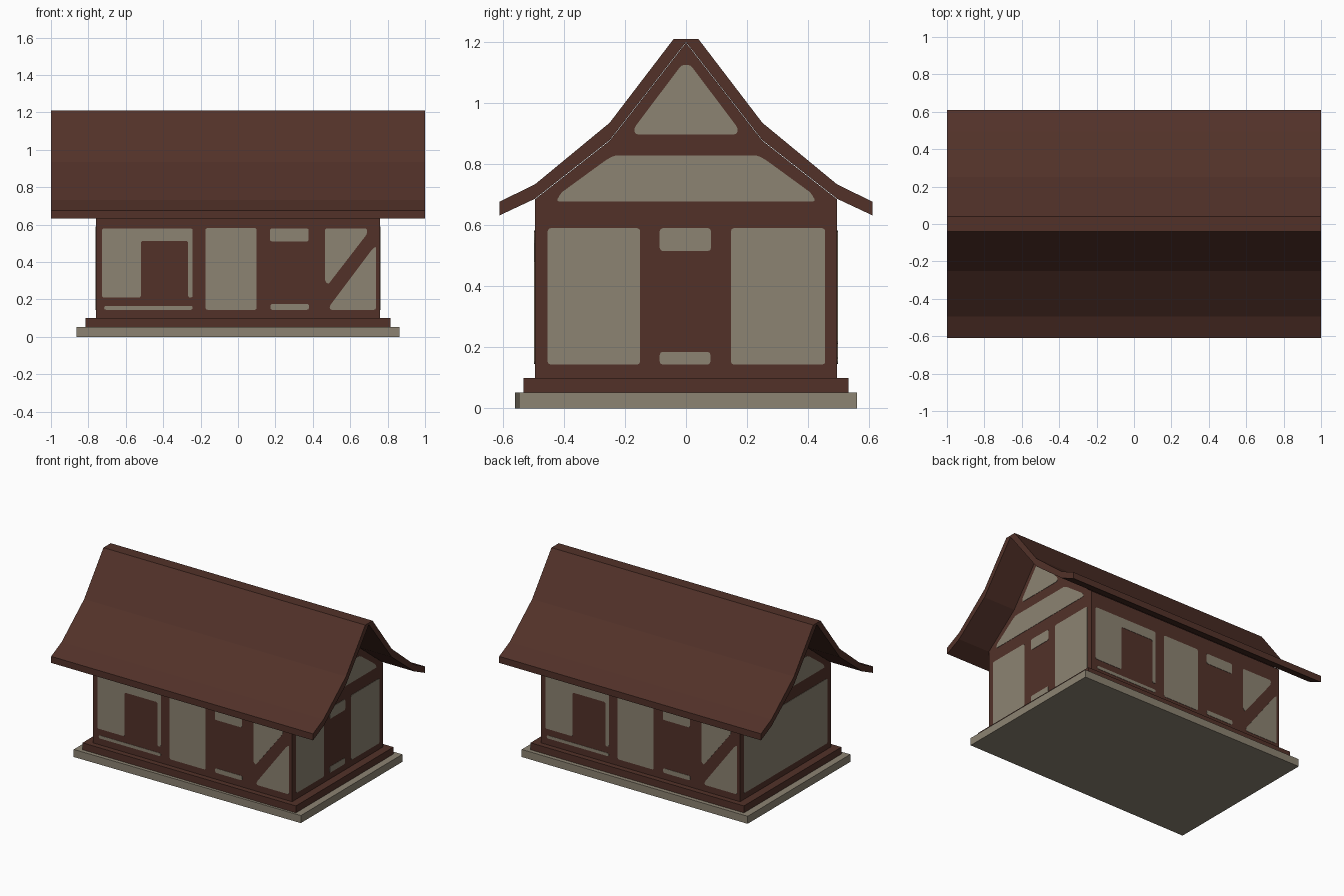
import bpy, bmesh, math
from mathutils import Matrix, Vector

if "Cube" in bpy.data.objects:
    bpy.data.objects.remove(bpy.data.objects["Cube"])


def material(name, rgb):
    m = bpy.data.materials.new(name)
    m.diffuse_color = (*rgb, 1)
    m.use_nodes = True
    m.node_tree.nodes["Principled BSDF"].inputs["Base Color"].default_value = m.diffuse_color
    return m


TIMBER = material("dark_brown_timber", (0.084, 0.031, 0.022))
PLASTER = material("grey_beige_plaster", (0.262, 0.227, 0.168))


def extrude_poly(name, points, direction, mat, bevel=0.0):
    """Solid made by extruding a flat outline of 3D points."""
    bm = bmesh.new()
    face = bm.faces.new([bm.verts.new(p) for p in points])
    if bevel:
        bmesh.ops.bevel(bm, geom=list(bm.verts), offset=bevel, segments=2, profile=0.5,
                        affect='VERTICES', clamp_overlap=True)
    res = bmesh.ops.extrude_face_region(bm, geom=list(bm.faces), use_keep_orig=True)
    moved = [v for v in res["geom"] if isinstance(v, bmesh.types.BMVert)]
    bmesh.ops.translate(bm, verts=moved, vec=Vector(direction))
    bmesh.ops.recalc_face_normals(bm, faces=list(bm.faces))
    me = bpy.data.meshes.new(name)
    bm.to_mesh(me)
    bm.free()
    me.materials.append(mat)
    ob = bpy.data.objects.new(name, me)
    bpy.context.collection.objects.link(ob)
    return ob


def mirrored(half):
    """Close a half profile (y, z) by mirroring it across y = 0."""
    return half + [(-y, z) for y, z in reversed(half) if y > 0]


def rect(u0, u1, v0, v1):
    return [(u0, v0), (u1, v0), (u1, v1), (u0, v1)]


# Stone slab, slightly skewed along the front, and timber sill
extrude_poly("base_slab", [(-0.863, -0.56, 0), (0.863, -0.547, 0), (0.863, 0.56, 0), (-0.863, 0.56, 0)],
             (0, 0, 0.052), PLASTER)
extrude_poly("sill_beam", [(x, y, 0.052) for x, y in rect(-0.815, 0.815, -0.532, 0.532)],
             (0, 0, 0.048), TIMBER)

# House body with gables
body = mirrored([(0.495, 0.1), (0.495, 0.684), (0.25, 0.876), (0, 1.197)])
extrude_poly("house_body", [(-0.76, y, z) for y, z in body], (1.52, 0, 0), TIMBER)

# Curved roof shell
outer = [(0.04, 1.21), (0.25, 0.935), (0.495, 0.733), (0.61, 0.677)]
inner = [(0.61, 0.632), (0.495, 0.686), (0.25, 0.878), (0, 1.199)]
extrude_poly("roof", [(-1, y, z) for y, z in mirrored(outer + inner)], (2, 0, 0), TIMBER)

# Plaster panels on the long walls; the back is the front turned half around
long_panels = [
    [(-0.727, 0.21), (-0.519, 0.21), (-0.519, 0.513), (-0.267, 0.513),
     (-0.267, 0.21), (-0.242, 0.21), (-0.242, 0.58), (-0.727, 0.58)],
    rect(-0.716, -0.242, 0.145, 0.166),
    rect(-0.174, 0.1, 0.145, 0.582),
    rect(0.171, 0.378, 0.51, 0.58),
    rect(0.173, 0.38, 0.145, 0.176),
    [(0.465, 0.3), (0.482, 0.28), (0.69, 0.55), (0.69, 0.58), (0.465, 0.58)],
    [(0.49, 0.145), (0.738, 0.145), (0.738, 0.485), (0.715, 0.465), (0.49, 0.165)],
]
T = 0.003
for side, turn in (("front", 0), ("back", math.pi)):
    for i, p in enumerate(long_panels):
        ob = extrude_poly(f"{side}_panel_{i + 1}", [(x, -0.494, z) for x, z in p],
                          (0, -T, 0), PLASTER, 0.01)
        ob.data.transform(Matrix.Rotation(turn, 4, 'Z'))

# Gable panels: right side has a door, left side one wide panel
upper = [
    mirrored([(0.168, 0.897), (0.17, 0.918), (0.014, 1.125)]),
    mirrored([(0.425, 0.677), (0.41, 0.705), (0.262, 0.813), (0.235, 0.828)]),
]
right = [rect(-0.453, -0.15, 0.143, 0.59), rect(0.147, 0.456, 0.143, 0.59),
         rect(-0.086, 0.082, 0.515, 0.59), rect(-0.086, 0.08, 0.143, 0.185)]
left = [rect(-0.455, 0.455, 0.143, 0.59)]
for side, s, panels in (("right", 1, right + upper), ("left", -1, left + upper)):
    for i, p in enumerate(panels):
        extrude_poly(f"{side}_gable_panel_{i + 1}", [(s * 0.759, y, z) for y, z in p],
                     (s * T, 0, 0), PLASTER, 0.01)
